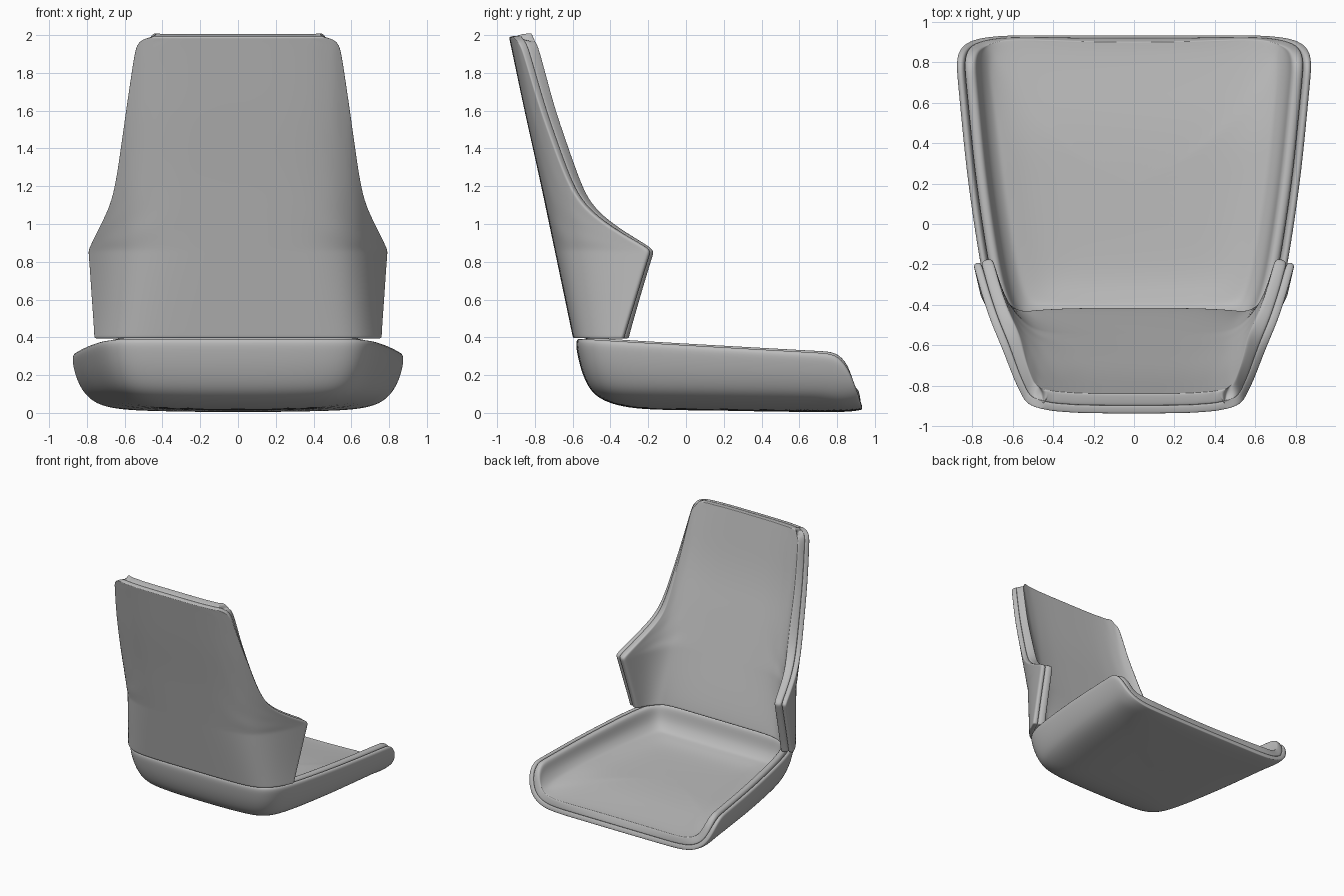
import bpy, bmesh
from mathutils import Vector

if "Cube" in bpy.data.objects:
    bpy.data.objects.remove(bpy.data.objects["Cube"])

grey = bpy.data.materials.new("grey upholstery")
grey.diffuse_color = (0.5, 0.5, 0.5, 1)
grey.use_nodes = True
grey.node_tree.nodes["Principled BSDF"].inputs["Base Color"].default_value = grey.diffuse_color


def clamp(t):
    return min(1, max(0, t))


def lerp_table(table, t):
    """Piecewise linear lookup; each row is (key, value, ...)."""
    if t <= table[0][0]:
        return table[0][1:]
    for a, b in zip(table, table[1:]):
        if t <= b[0]:
            f = (t - a[0]) / (b[0] - a[0])
            return [p + (q - p) * f for p, q in zip(a[1:], b[1:])]
    return table[-1][1:]


def make_layer(name, rows, closed, facing, start, thick, weight=None):
    """Skin rows of points into a sheet, push it inward, then thicken it."""
    bm = bmesh.new()
    grid = [[bm.verts.new(p) for p in row] for row in rows]
    n = len(grid[0])
    for a, b in zip(grid, grid[1:]):
        for i in range(n if closed else n - 1):
            j = (i + 1) % n
            bm.faces.new((a[i], a[j], b[j], b[i]))
    if closed:
        mid = sum((v.co for v in grid[-1]), Vector()) / n
        c = bm.verts.new(mid)
        for i in range(n):
            bm.faces.new((grid[-1][i], grid[-1][(i + 1) % n], c))
    bm.normal_update()
    if sum(f.normal.dot(facing) * f.calc_area() for f in bm.faces) < 0:
        bmesh.ops.reverse_faces(bm, faces=bm.faces)
        bm.normal_update()
    weights = [weight(v.co) if weight else 1 for v in bm.verts]
    for v, p in [(v, v.co + v.normal * start) for v in bm.verts]:
        v.co = p
    mesh = bpy.data.meshes.new(name)
    bm.to_mesh(mesh)
    bm.free()
    mesh.materials.append(grey)
    ob = bpy.data.objects.new(name, mesh)
    bpy.context.collection.objects.link(ob)
    group = ob.vertex_groups.new(name="thickness")
    for i, w in enumerate(weights):
        group.add([i], w, 'REPLACE')
    sol = ob.modifiers.new("thicken", 'SOLIDIFY')
    sol.thickness, sol.offset, sol.vertex_group = thick, 1, "thickness"
    sub = ob.modifiers.new("smooth", 'SUBSURF')
    sub.levels = sub.render_levels = 2
    mesh.polygons.foreach_set("use_smooth", [True] * len(mesh.polygons))
    return ob


# Seat: concentric rings from the rim down the wall to the floor
half = [(0, -.587), (.18, -.587), (.36, -.584), (.52, -.573), (.615, -.543), (.677, -.483),
        (.717, -.4), (.757, -.25), (.797, 0), (.832, .25), (.857, .5), (.876, .7), (.884, .79),
        (.874, .855), (.842, .893), (.79, .917), (.7, .931), (.58, .936), (.4, .936), (.2, .936),
        (0, .936)]
outline = half + [(-x, y) for x, y in half[-2:0:-1]]
wall = [(0, 1), (.01, .8), (.028, .58), (.06, .35), (.10, .2), (.17, .09), (.28, .02), (.42, 0), (.6, 0)]
rim = [(-.587, .392), (.79, .312), (.855, .245), (.893, .155), (.917, .085), (.931, .035), (.936, .02)]
seat_rows = []
for d, g in wall:
    ring = []
    for x, y in outline:
        h = lerp_table(rim, y)[0]
        px, py = x * (1 - d / .8), .17 + (y - .17) * (1 - d / .75)
        base = .02 - .02 * (py + .4) / 1.33 + .02 * (px / .8) ** 2
        ring.append(Vector((px, py, base + max(0, h - base) * g)))
    seat_rows.append(ring)


def cushion(p):
    """Padding is thickest on the floor and thins towards rim and front."""
    return .55 + .45 * clamp((.22 - p.z) / .15) * clamp((.93 - p.y) / .5)


up = Vector((0, 0, 1))
make_layer("seat_shell", seat_rows, True, up, 0, .04)
make_layer("seat_pad", seat_rows, True, up, .04, .11, cushion)

# Backrest: one leaning, forward-curling surface trimmed to a tapered outline
section = [(0, 0), (.18, 0), (.36, .005), (.52, .025), (.64, .07), (.74, .16), (.82, .29),
           (.89, .49), (.95, .74), (1, 1)]
# height, half width of the outline
levels = [(.393, .765), (.405, .767), (.47, .77), (.6, .78), (.74, .789), (.83, .796), (.855, .798),
          (.875, .792), (.91, .775), (.96, .75), (1.03, .715), (1.12, .674), (1.25, .647), (1.42, .622),
          (1.6, .597), (1.78, .570), (1.89, .553), (1.94, .542), (1.968, .522), (1.983, .49), (1.991, .45)]
lean = [(.39, -.597), (.865, -.696), (1.25, -.777), (1.6, -.855), (1.99, -.937)]
columns = [0, .15, .3, .45, .57, .68, .77, .85, .91, .955, .985, 1]
back_rows = []
for z, w in levels:
    low = clamp((.865 - z) / .47)
    full = .797 - .032 * low
    right = []
    for u in columns:
        k = lerp_table(section, w * u / full)[0] ** (1 + .3 * low)
        right.append(Vector((w * u, lerp_table(lean, z)[0] + (.505 - .245 * low) * k, z)))
    left = [Vector((-p.x, p.y, p.z)) for p in right[:0:-1]]
    back_rows.append(left + right)


def lumbar(p):
    """Extra padding low in the middle of the back."""
    return .4 + .6 * clamp(1 - (p.x / .72) ** 4) * clamp((1.5 - p.z) / 1)


forward = Vector((0, 1, 0))
make_layer("backrest_shell", back_rows, False, forward, 0, .04)
make_layer("backrest_pad", back_rows, False, forward, .04, .15, lumbar)
